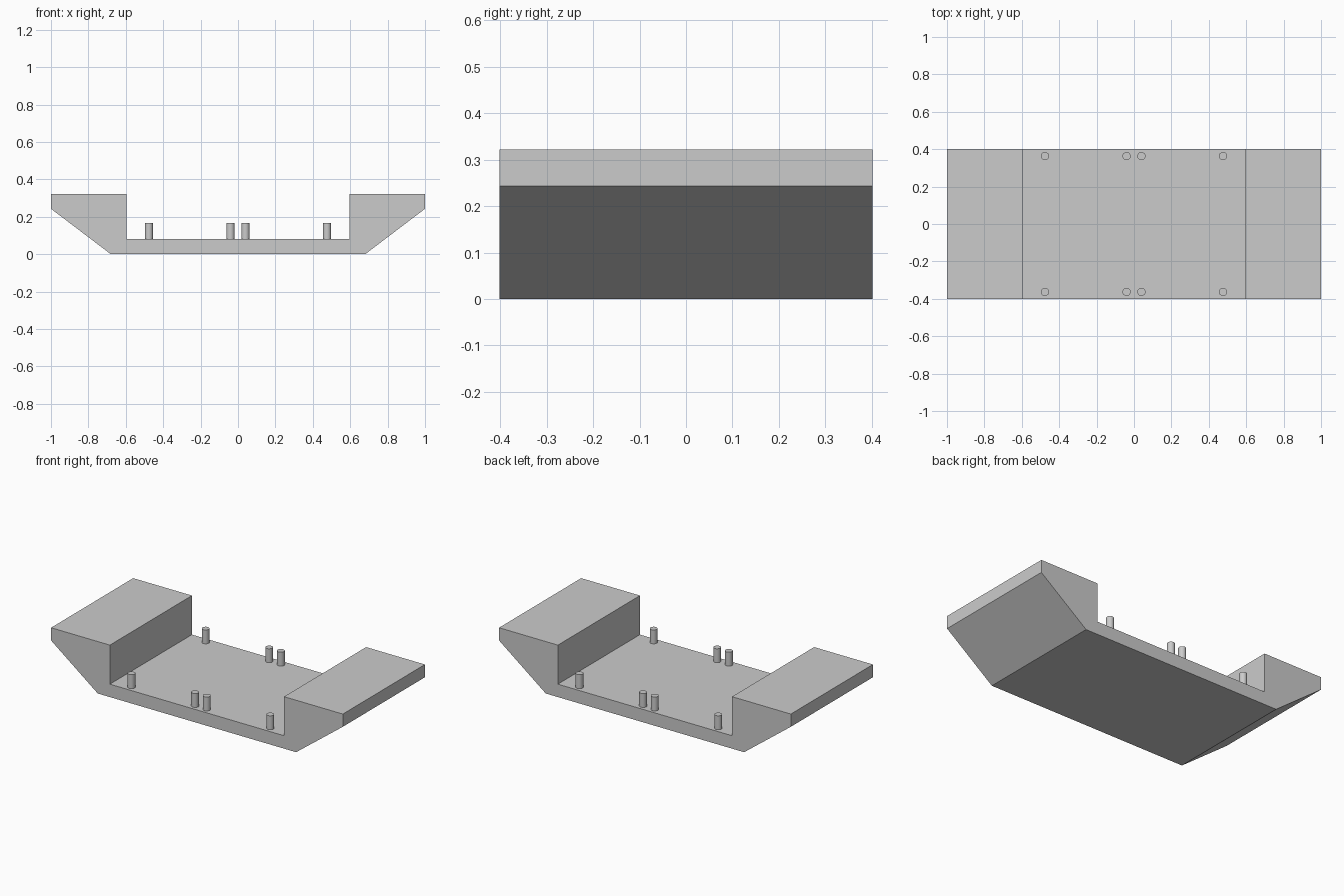
import bpy
import bmesh

cube = bpy.data.objects.get("Cube")
if cube:
    bpy.data.objects.remove(cube, do_unlink=True)

grey = bpy.data.materials.new("light_grey")
grey.use_nodes = True
colour = (0.6, 0.6, 0.6, 1)
grey.diffuse_color = colour
grey.node_tree.nodes["Principled BSDF"].inputs["Base Color"].default_value = colour

HALF_DEPTH = 0.402
FLOOR, PEG_TOP = 0.08, 0.166

# Barge-shaped tray: mirrored side profile extruded from front to back
half_profile = [(0.68, 0), (1, 0.243), (1, 0.322), (0.597, 0.322), (0.597, FLOOR)]
profile = half_profile + [(-x, z) for x, z in reversed(half_profile)]
bm = bmesh.new()
face = bm.faces.new([bm.verts.new((x, -HALF_DEPTH, z)) for x, z in profile])
extruded = bmesh.ops.extrude_face_region(bm, geom=[face])["geom"]
bmesh.ops.translate(bm, vec=(0, 2 * HALF_DEPTH, 0),
                    verts=[v for v in extruded if isinstance(v, bmesh.types.BMVert)])
bmesh.ops.recalc_face_normals(bm, faces=bm.faces)
mesh = bpy.data.meshes.new("tray_base")
bm.to_mesh(mesh)
bm.free()
mesh.materials.append(grey)
tray = bpy.data.objects.new("tray_base", mesh)
bpy.context.collection.objects.link(tray)


# Upright locating pegs along the front and back edges
def add_peg(name, x, y):
    bottom = FLOOR - 0.01
    bpy.ops.mesh.primitive_cylinder_add(
        vertices=16, radius=0.022, depth=PEG_TOP - bottom,
        location=(x, y, (PEG_TOP + bottom) / 2))
    peg = bpy.context.object
    peg.name = name
    peg.data.materials.append(grey)
    bpy.ops.object.shade_smooth_by_angle()


for row, y in (("front", -0.363), ("back", 0.363)):
    for side, sign in (("right", -1), ("left", 1)):
        for place, x in (("outer", 0.476), ("inner", 0.04)):
            add_peg(f"{row}_{side}_{place}_peg", sign * x, y)
